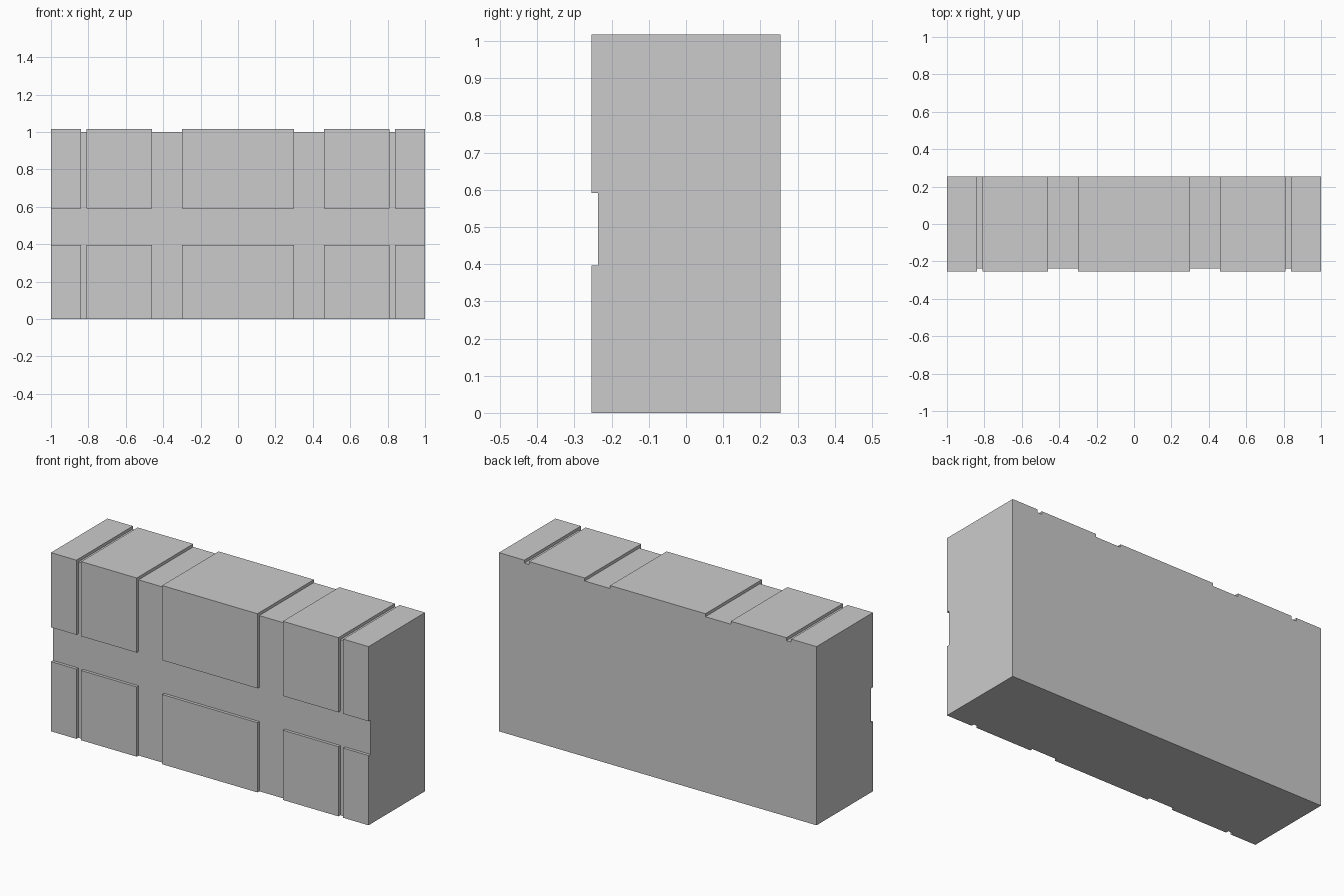
import bpy, bmesh, math

if "Cube" in bpy.data.objects:
    bpy.data.objects.remove(bpy.data.objects["Cube"])

# Overall size and groove layout
HALF_Y, TOP, DEPTH = 0.254, 1.017, 0.017
right_edges = [0.30, 0.46, 0.81, 0.84, 1.0]
xs = [-x for x in reversed(right_edges)] + right_edges
ys = [-HALF_Y, -HALF_Y + DEPTH, HALF_Y]
zs = [0.0, 0.397, 0.592, TOP - DEPTH, TOP]


def solid(i, j, k):
    """True where the block has material in grid cell i, j, k."""
    if not (0 <= i < len(xs) - 1 and 0 <= j < len(ys) - 1 and 0 <= k < len(zs) - 1):
        return False
    column_groove = i % 2 == 1        # vertical grooves on front, running over the top
    row_groove = k == 1               # horizontal groove on front
    if j == 0 and (column_groove or row_groove):
        return False
    return not (k == 3 and column_groove)


# Grooved block: keep only the faces between solid and empty cells
bm = bmesh.new()
grid = (xs, ys, zs)
for i in range(len(xs) - 1):
    for j in range(len(ys) - 1):
        for k in range(len(zs) - 1):
            if not solid(i, j, k):
                continue
            cell = (i, j, k)
            for axis in range(3):
                for side in (0, 1):
                    near = list(cell)
                    near[axis] += 2 * side - 1
                    if solid(*near):
                        continue
                    u, v = (axis + 1) % 3, (axis + 2) % 3
                    corners = []
                    for du, dv in ((0, 0), (1, 0), (1, 1), (0, 1)):
                        idx = list(cell)
                        idx[axis] += side
                        idx[u] += du
                        idx[v] += dv
                        corners.append(bm.verts.new([grid[a][idx[a]] for a in range(3)]))
                    bm.faces.new(corners if side else corners[::-1])

# Weld and merge flat areas into clean faces
bmesh.ops.remove_doubles(bm, verts=bm.verts[:], dist=1e-5)
bmesh.ops.dissolve_limit(bm, angle_limit=math.radians(1),
                         verts=bm.verts[:], edges=bm.edges[:])
bmesh.ops.recalc_face_normals(bm, faces=bm.faces[:])

mesh = bpy.data.meshes.new("grooved_block")
bm.to_mesh(mesh)
bm.free()
bpy.context.collection.objects.link(bpy.data.objects.new("grooved_block", mesh))
